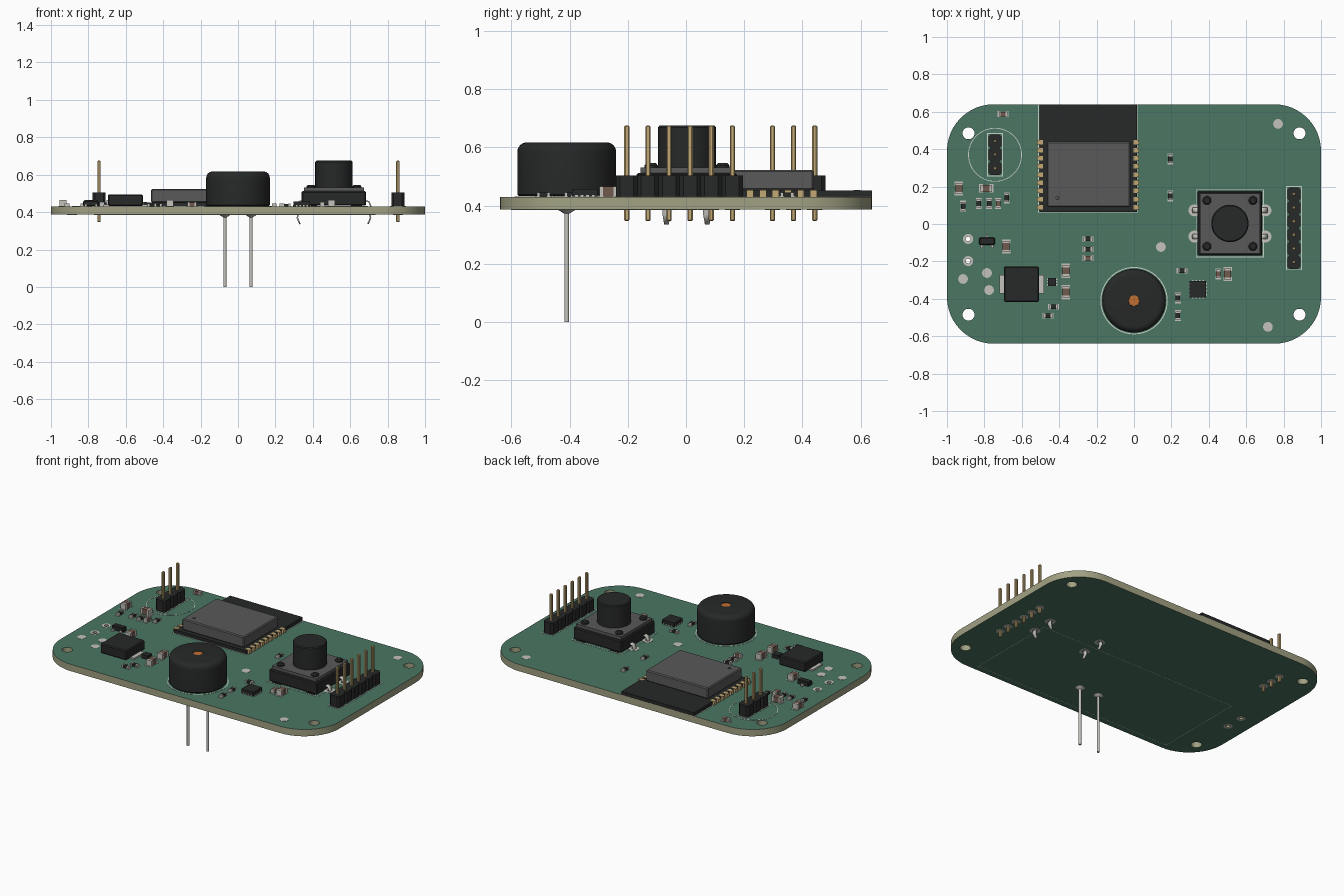
import bpy, bmesh, math
from mathutils import Matrix, Vector

if "Cube" in bpy.data.objects:
    bpy.data.objects.remove(bpy.data.objects["Cube"])

Z0, Z1 = 0.386, 0.43          # board underside and top


def material(name, r, g, b):
    m = bpy.data.materials.new(name)
    m.diffuse_color = (r, g, b, 1)
    m.use_nodes = True
    m.node_tree.nodes["Principled BSDF"].inputs["Base Color"].default_value = m.diffuse_color
    return m


GREEN = material("solder_mask", 0.07, 0.18, 0.125)
CORE = material("board_core", 0.36, 0.36, 0.23)
BLACK = material("black_plastic", 0.02, 0.021, 0.021)
DARK = material("dark_grey", 0.1, 0.1, 0.1)
SILVER = material("tinned_metal", 0.55, 0.54, 0.5)
GOLD = material("gold_pin", 0.55, 0.4, 0.18)
BROWN = material("ceramic_brown", 0.16, 0.1, 0.075)
SILK = material("silkscreen", 0.6, 0.65, 0.6)
ORANGE = material("copper_disc", 0.55, 0.16, 0.03)


def finish(name, bm, mat):
    bmesh.ops.recalc_face_normals(bm, faces=bm.faces)
    me = bpy.data.meshes.new(name)
    bm.to_mesh(me)
    bm.free()
    me.materials.append(mat)
    me.shade_smooth()
    me.set_sharp_from_angle(angle=math.radians(32))
    ob = bpy.data.objects.new(name, me)
    bpy.context.collection.objects.link(ob)
    return ob


def box(name, x, y, sx, sy, z0, z1, mat, bevel=0):
    bm = bmesh.new()
    m = Matrix.Translation((x, y, (z0 + z1) / 2)) @ Matrix.Diagonal((sx, sy, z1 - z0, 1))
    bmesh.ops.create_cube(bm, size=1, matrix=m)
    if bevel:
        bmesh.ops.bevel(bm, geom=bm.edges[:], offset=bevel, segments=1, affect='EDGES')
    return finish(name, bm, mat)


def lathe(name, x, y, profile, mat, n=32, closed=False):
    bm = bmesh.new()
    vs = [bm.verts.new((x + r, y, z)) for r, z in profile]
    es = [bm.edges.new(p) for p in zip(vs, vs[1:] + (vs[:1] if closed else []))]
    bmesh.ops.spin(bm, geom=vs + es, cent=(x, y, 0), axis=(0, 0, 1), angle=2 * math.pi, steps=n)
    bmesh.ops.remove_doubles(bm, verts=bm.verts, dist=1e-5)
    return finish(name, bm, mat)


def disc(name, x, y, r, z0, z1, mat, n=24):
    return lathe(name, x, y, [(0, z0), (r, z0), (r, z1), (0, z1)], mat, n)


def ring(name, x, y, ro, ri, z0, z1, mat, n=24):
    return lathe(name, x, y, [(ri, z0), (ro, z0), (ro, z1), (ri, z1)], mat, n, True)


def frame(name, x, y, sx, sy, z0, z1, w=0.004):
    for s in (-1, 1):
        box(name, x + s * sx / 2, y, w, sy + w, z0, z1, SILK)
        box(name, x, y + s * sy / 2, sx - w, w, z0, z1, SILK)


def circle_pts(x, y, r, n=24):
    return [(x + r * math.cos(2 * math.pi * i / n), y + r * math.sin(2 * math.pi * i / n)) for i in range(n)]


# circuit board: rounded rectangle with mounting and battery wire holes
R, outline = 0.25, []
for k, (sx, sy) in enumerate([(1, 1), (-1, 1), (-1, -1), (1, -1)]):
    for i in range(13):
        a = math.pi / 2 * (k + i / 12)
        outline.append((sx * (1 - R) + R * math.cos(a), sy * (0.64 - R) + R * math.sin(a)))
loops = [outline] + [circle_pts(sx * 0.885, y, 0.032) for sx in (-1, 1) for y in (-0.485, 0.485)]
loops += [circle_pts(-0.887, y, 0.013, 12) for y in (-0.08, -0.198)]
bm = bmesh.new()
for pts in loops:
    vs = [bm.verts.new((px, py, Z0)) for px, py in pts]
    for a, b in zip(vs, vs[1:] + vs[:1]):
        bm.edges.new((a, b))
bmesh.ops.triangle_fill(bm, edges=bm.edges[:], use_beauty=True, normal=(0, 0, 1))
ext = bmesh.ops.extrude_face_region(bm, geom=bm.faces[:], use_keep_orig=True)["geom"]
bmesh.ops.translate(bm, verts=[g for g in ext if isinstance(g, bmesh.types.BMVert)], vec=(0, 0, Z1 - Z0))
board = finish("circuit_board", bm, GREEN)
board.data.materials.append(CORE)
for p in board.data.polygons:
    p.material_index = 0 if abs(p.normal.z) > 0.5 else 1

# wireless module with shield can and edge contacts
box("module_board", -0.245, 0.352, 0.52, 0.575, Z1, 0.452, BLACK)
box("module_shield", -0.242, 0.265, 0.445, 0.35, 0.452, 0.523, DARK, 0.006)
ring("shield_mark", -0.41, 0.14, 0.011, 0.007, 0.522, 0.5245, BLACK, 16)
for i in range(9):
    for x in (-0.502, 0.012):
        box("module_contact", x, 0.09 + i * 0.0435, 0.032, 0.024, Z1, 0.454, GOLD)
frame("module_outline", -0.245, 0.35, 0.53, 0.575, Z1, 0.4315)

# buzzer with rounded top, sound hole and two long legs
prof = [(0, 0.432), (0.165, 0.432), (0.17, 0.438)]
prof += [(0.137 + 0.033 * math.cos(a), 0.584 + 0.033 * math.sin(a)) for a in [math.pi / 2 * i / 6 for i in range(7)]]
prof += [(0.029, 0.617), (0.029, 0.6), (0, 0.6)]
lathe("buzzer_body", 0, -0.41, prof, BLACK, 64)
disc("buzzer_disc", 0, -0.41, 0.0285, 0.6, 0.614, ORANGE)
ring("buzzer_outline", 0, -0.41, 0.18, 0.175, Z1, 0.4315, SILK, 64)
for x in (-0.07, 0.07):
    disc("buzzer_leg", x, -0.41, 0.0085, 0, 0.435, SILVER, 16)
    lathe("buzzer_solder", x, -0.41, [(0, Z0), (0.028, Z0), (0.028, 0.384), (0.009, 0.372)], SILVER)

# push button: base, metal plate, rivets, plunger and bent legs
SX, SY = 0.513, 0.003
box("button_base", SX, SY, 0.345, 0.345, 0.435, 0.512, BLACK, 0.006)
box("button_plate", SX, SY, 0.32, 0.32, 0.512, 0.531, DARK)
lathe("button_plunger", SX, SY, [(0, 0.53), (0.1, 0.53), (0.1, 0.669), (0.094, 0.675), (0, 0.675)], BLACK, 48)
frame("button_outline", SX, SY, 0.36, 0.36, Z1, 0.4315)
leg = [(0.165, 0.462), (0.187, 0.456), (0.199, 0.425), (0.19, 0.392), (0.196, 0.37), (0.182, 0.336)]
for sx in (-1, 1):
    for sy in (-1, 1):
        lathe("button_rivet", SX + sx * 0.123, SY + sy * 0.123,
              [(0, 0.53), (0.023, 0.53), (0.023, 0.538), (0.016, 0.546), (0, 0.546)], BLACK)
        box("button_foot", SX + sx * 0.12, SY + sy * 0.15, 0.06, 0.04, Z1, 0.436, BLACK)
        y = SY + sy * 0.07
        bm = bmesh.new()
        rows = [[bm.verts.new((SX + sx * px, y + d * (0.014 if z > 0.34 else 0.008), z)) for d in (-1, 1)]
                for px, z in leg]
        for a, b in zip(rows, rows[1:]):
            bm.faces.new((a[0], a[1], b[1], b[0]))
        ob = finish("button_leg", bm, SILVER)
        mod = ob.modifiers.new("thickness", 'SOLIDIFY')
        mod.thickness, mod.offset = 0.008, 0
        ring("button_pad", SX + sx * 0.19, y, 0.032, 0.015, 0.385, 0.4312, SILVER)

# pin headers: one chamfered block and one pin per position
def header(x, yc, count, pitch=0.0726):
    for i in range(count):
        y = yc + (i - (count - 1) / 2) * pitch
        h, c = pitch / 2, 0.013
        bm = bmesh.new()
        pts = [(h, h - c), (h - c, h), (c - h, h), (-h, h - c), (-h, c - h), (c - h, -h), (h - c, -h), (h, c - h)]
        f = bm.faces.new([bm.verts.new((x + px * 0.97, y + py, Z1)) for px, py in pts])
        e = bmesh.ops.extrude_face_region(bm, geom=[f], use_keep_orig=True)["geom"]
        bmesh.ops.translate(bm, verts=[g for g in e if isinstance(g, bmesh.types.BMVert)], vec=(0, 0, 0.074))
        finish("header_block", bm, BLACK)
        box("header_pin", x, y, 0.018, 0.018, 0.346, 0.675, GOLD, 0.004)
        ring("header_pad", x, y, 0.026, 0.01, 0.385, 0.4305, SILVER)
    frame("header_outline", x, yc, 0.08, count * pitch + 0.01, Z1, 0.4315)


header(0.855, -0.022, 6)
header(-0.743, 0.37, 3)
ring("sensor_outline", -0.743, 0.37, 0.144, 0.14, Z1, 0.4315, SILK, 64)

# power inductor
box("inductor_body", -0.602, -0.322, 0.187, 0.19, 0.433, 0.495, BLACK, 0.006)
box("inductor_terminals", -0.6, -0.322, 0.236, 0.1, Z1, 0.44, SILVER)

# flat chips with contacts
box("amplifier_chip", 0.342, -0.348, 0.088, 0.088, 0.431, 0.457, BLACK)
for i in range(4):
    d = (i - 1.5) * 0.019
    box("chip_contact", 0.342 + d, -0.348, 0.009, 0.098, Z1, 0.437, SILVER)
    box("chip_contact", 0.342, -0.348 + d, 0.098, 0.009, Z1, 0.437, SILVER)
box("regulator_chip", -0.438, -0.31, 0.044, 0.044, 0.431, 0.455, BLACK)
for i in (-1, 0, 1):
    box("chip_contact", -0.438, -0.31 + i * 0.015, 0.056, 0.008, Z1, 0.437, SILVER)

# small transistor
box("transistor_body", -0.786, -0.092, 0.083, 0.038, 0.432, 0.462, BLACK, 0.004)
for dx, dy in ((0, 1), (-0.027, -1), (0.027, -1)):
    box("transistor_leg", -0.786 + dx, -0.092 + dy * 0.024, 0.013, 0.022, Z1, 0.443, SILVER)


# resistors and capacitors: body between two tinned end caps
def chip(name, x, y, vertical, length, width, height, mat):
    def part(n, off, l, w, z0, h, m):
        if vertical:
            box(n, x, y + off, w, l, z0, Z1 + h, m)
        else:
            box(n, x + off, y, l, w, z0, Z1 + h, m)
    part(name + "_body", 0, length * 0.6, width * 0.96, Z1, height * 0.96, mat)
    for s in (-1, 1):
        part(name + "_cap", s * length * 0.4, length * 0.2, width, Z1, height, SILVER)
        part(name + "_pad", s * length * 0.46, length * 0.36, width * 1.2, Z1, 0.002, SILVER)


for x, y, v in [(-0.83, 0.11, 1), (-0.775, 0.11, 1), (-0.68, 0.14, 1), (-0.914, 0.095, 1), (-0.246, -0.08, 0),
                (-0.246, -0.134, 0), (-0.43, -0.443, 0), (-0.46, -0.49, 0), (0.193, 0.348, 1), (0.193, 0.15, 1),
                (0.257, -0.25, 0), (0.235, -0.395, 1), (0.235, -0.49, 1)]:
    chip("resistor", x, y, v, 0.046, 0.025, 0.015, BLACK)
for x, y, v in [(-0.7, 0.588, 0), (-0.727, 0.11, 1), (-0.246, -0.182, 0), (0.45, -0.267, 1)]:
    chip("small_capacitor", x, y, v, 0.046, 0.025, 0.023, BROWN)
for x, y, v in [(-0.936, 0.19, 1), (-0.79, 0.19, 0), (-0.684, -0.12, 1), (-0.364, -0.25, 1),
                (-0.364, -0.364, 1), (0.5, -0.267, 1)]:
    chip("large_capacitor", x, y, v, 0.06, 0.038, 0.036, BROWN)

# battery wire pads, test points and alignment marks
for y in (-0.08, -0.198):
    ring("battery_pad", -0.887, y, 0.027, 0.013, 0.385, 0.4312, SILVER)
for x, y in [(-0.786, -0.262), (-0.775, -0.353), (0.144, -0.123), (-0.914, -0.294), (0.77, 0.535), (0.716, -0.55)]:
    disc("test_point", x, y, 0.026, Z1, 0.4312, SILVER)

# battery holder outline on the underside
frame("battery_outline", -0.03, -0.3, 1.44, 0.6, 0.385, Z0)
